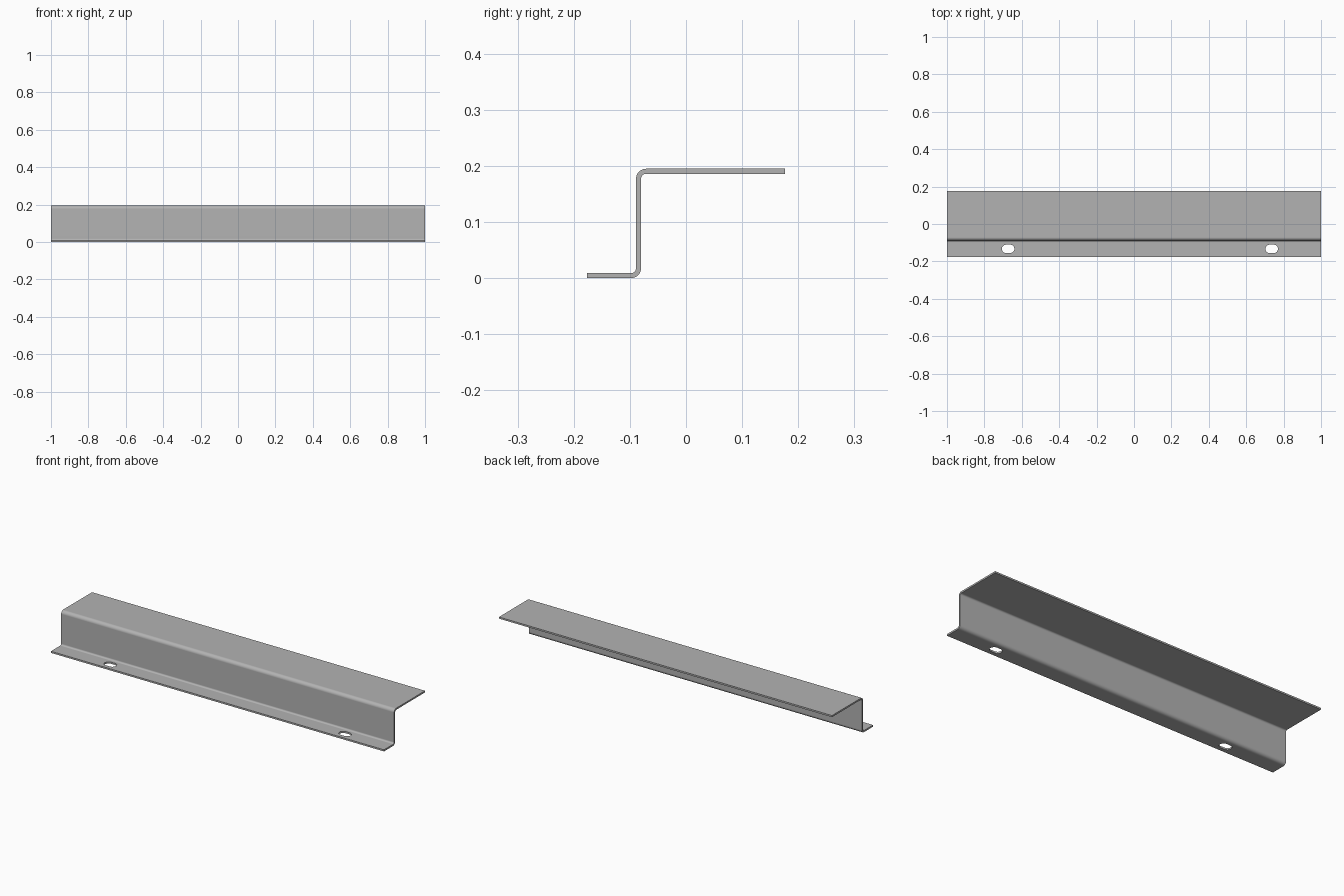
import bpy
import bmesh
from math import cos, sin, radians

cube = bpy.data.objects.get("Cube")
if cube:
    bpy.data.objects.remove(cube, do_unlink=True)

# Main dimensions
HALF_LEN, HALF_DEPTH, HEIGHT = 1.0, 0.176, 0.195
THICK, BEND = 0.009, 0.018
WALL_FRONT = -0.089
SLOT_Y, SLOT_R, SLOT_STRAIGHT = -0.133, 0.0225, 0.011

steel = bpy.data.materials.new("steel grey")
steel.use_nodes = True
colour = (0.45, 0.45, 0.45, 1)
steel.diffuse_color = colour
steel.node_tree.nodes["Principled BSDF"].inputs["Base Color"].default_value = colour


def arc(cx, cy, radius, start, end, steps=8):
    angles = [radians(start + (end - start) * i / steps) for i in range(steps + 1)]
    return [(cx + radius * cos(a), cy + radius * sin(a)) for a in angles]


def extrude_outline(name, points, direction):
    """Make a closed solid by sweeping a 3D outline along a direction."""
    bm = bmesh.new()
    face = bm.faces.new([bm.verts.new(p) for p in points])
    swept = bmesh.ops.extrude_face_region(bm, geom=[face])["geom"]
    verts = [g for g in swept if isinstance(g, bmesh.types.BMVert)]
    bmesh.ops.translate(bm, verts=verts, vec=direction)
    bmesh.ops.recalc_face_normals(bm, faces=bm.faces)
    mesh = bpy.data.meshes.new(name)
    bm.to_mesh(mesh)
    bm.free()
    mesh.materials.append(steel)
    obj = bpy.data.objects.new(name, mesh)
    bpy.context.collection.objects.link(obj)
    return obj


# Z-shaped sheet: lower flange, upright wall, upper flange
low = (WALL_FRONT + THICK - BEND, BEND)
high = (WALL_FRONT + BEND, HEIGHT - BEND)
inner = BEND - THICK
profile = (
    [(-HALF_DEPTH, 0)]
    + arc(*low, BEND, -90, 0)
    + arc(*high, inner, 180, 90)
    + [(HALF_DEPTH, HEIGHT - THICK), (HALF_DEPTH, HEIGHT)]
    + arc(*high, BEND, 90, 180)
    + arc(*low, inner, 0, -90)
    + [(-HALF_DEPTH, THICK)]
)
bracket = extrude_outline(
    "z_bracket", [(-HALF_LEN, y, z) for y, z in profile], (2 * HALF_LEN, 0, 0))

# Rounded mounting slots through the lower flange
bpy.ops.object.select_all(action="DESELECT")
bracket.select_set(True)
bpy.context.view_layer.objects.active = bracket
for x in (-0.673, 0.736):
    outline = (arc(x + SLOT_STRAIGHT, SLOT_Y, SLOT_R, -90, 90, 12)
               + arc(x - SLOT_STRAIGHT, SLOT_Y, SLOT_R, 90, 270, 12))
    cutter = extrude_outline("slot_cutter", [(px, py, -0.02) for px, py in outline], (0, 0, 0.05))
    cutter.hide_render = True
    cut = bracket.modifiers.new("slot", "BOOLEAN")
    cut.operation = "DIFFERENCE"
    cut.solver = "EXACT"
    cut.object = cutter
    bpy.ops.object.modifier_apply(modifier=cut.name)
    bpy.data.objects.remove(cutter, do_unlink=True)

# Smooth bends with crisp sheet edges
bpy.ops.object.shade_smooth_by_angle(angle=radians(30))
weighted = bracket.modifiers.new("flat_face_normals", "WEIGHTED_NORMAL")
weighted.keep_sharp = True
